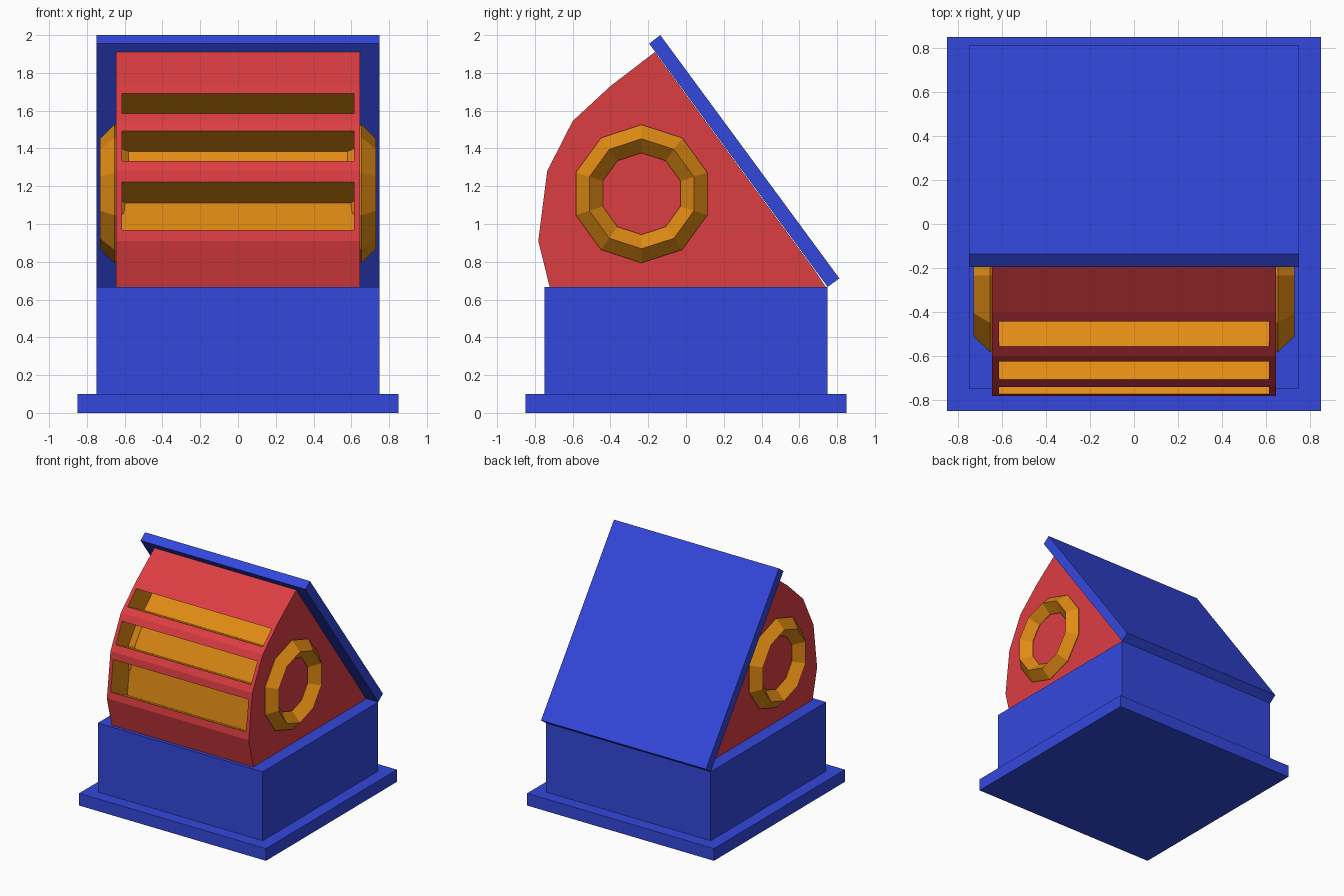
import bpy, bmesh, math
from mathutils import Vector

if "Cube" in bpy.data.objects:
    bpy.data.objects.remove(bpy.data.objects["Cube"])


def material(name, rgb):
    m = bpy.data.materials.new(name)
    m.diffuse_color = (*rgb, 1)
    m.use_nodes = True
    m.node_tree.nodes["Principled BSDF"].inputs["Base Color"].default_value = m.diffuse_color
    return m


BLUE = material("blue", (0.033, 0.064, 0.72))
RED = material("red", (0.72, 0.047, 0.055))
ORANGE = material("orange", (0.75, 0.26, 0.007))


def prism(profile, half_width):
    """Closed (y, z) profile extruded symmetrically along x; also returns its side faces."""
    bm = bmesh.new()
    left, right = ([bm.verts.new((x, y, z)) for y, z in profile]
                   for x in (-half_width, half_width))
    n = len(profile)
    bm.faces.new(left)
    bm.faces.new(right[::-1])
    sides = [bm.faces.new((left[i], right[i], right[(i + 1) % n], left[(i + 1) % n]))
             for i in range(n)]
    bmesh.ops.recalc_face_normals(bm, faces=bm.faces)
    return bm, sides


def finish(bm, name, *mats):
    me = bpy.data.meshes.new(name)
    bm.to_mesh(me)
    bm.free()
    for m in mats:
        me.materials.append(m)
    ob = bpy.data.objects.new(name, me)
    bpy.context.collection.objects.link(ob)
    return ob


def block(name, half, z0, z1):
    bm, _ = prism([(-half, z0), (half, z0), (half, z1), (-half, z1)], half)
    finish(bm, name, BLUE)


# Stepped base and sloping back panel
block("base_plate", 0.85, 0, 0.1)
block("base_block", 0.75, 0.1, 0.667)
bm, _ = prism([(0.75, 0.667), (0.812, 0.712), (-0.136, 2.0), (-0.195, 1.955)], 0.75)
finish(bm, "back_panel", BLUE)

# Curved-front housing
bm, sides = prism([(-0.722, 0.667), (-0.782, 0.91), (-0.735, 1.28), (-0.6, 1.545),
                   (-0.4, 1.73), (-0.165, 1.91), (0.68, 0.757), (0.74, 0.667)], 0.645)

# Three recessed slots, all sunk in the same slanted direction
sink = Vector((0, 0.215, -0.11))
for face in sides[1:4]:
    bmesh.ops.inset_individual(bm, faces=[face], thickness=0.083)
    for v in face.verts:
        v.co.x = math.copysign(0.615, v.co.x)
    new = bmesh.ops.extrude_face_region(bm, geom=[face])["geom"]
    floor = next(g for g in new if isinstance(g, bmesh.types.BMFace))
    if face.is_valid:
        bm.faces.remove(face)
    bmesh.ops.translate(bm, verts=floor.verts[:], vec=sink)
    floor.material_index = 1
    for e in floor.edges:
        for wall in e.link_faces:
            wall.material_index = 1
finish(bm, "housing", RED, ORANGE)

# Ten-sided rings on both sides
for side, x in (("left", -0.655), ("right", 0.655)):
    bpy.ops.mesh.primitive_torus_add(major_segments=10, minor_segments=4,
                                     major_radius=0.291, minor_radius=0.075,
                                     location=(x, -0.235, 1.16),
                                     rotation=(0, math.pi / 2, 0))
    ring = bpy.context.object
    ring.name = side + "_ring"
    ring.data.materials.append(ORANGE)
    ring.data.polygons.foreach_set("use_smooth", [False] * len(ring.data.polygons))
